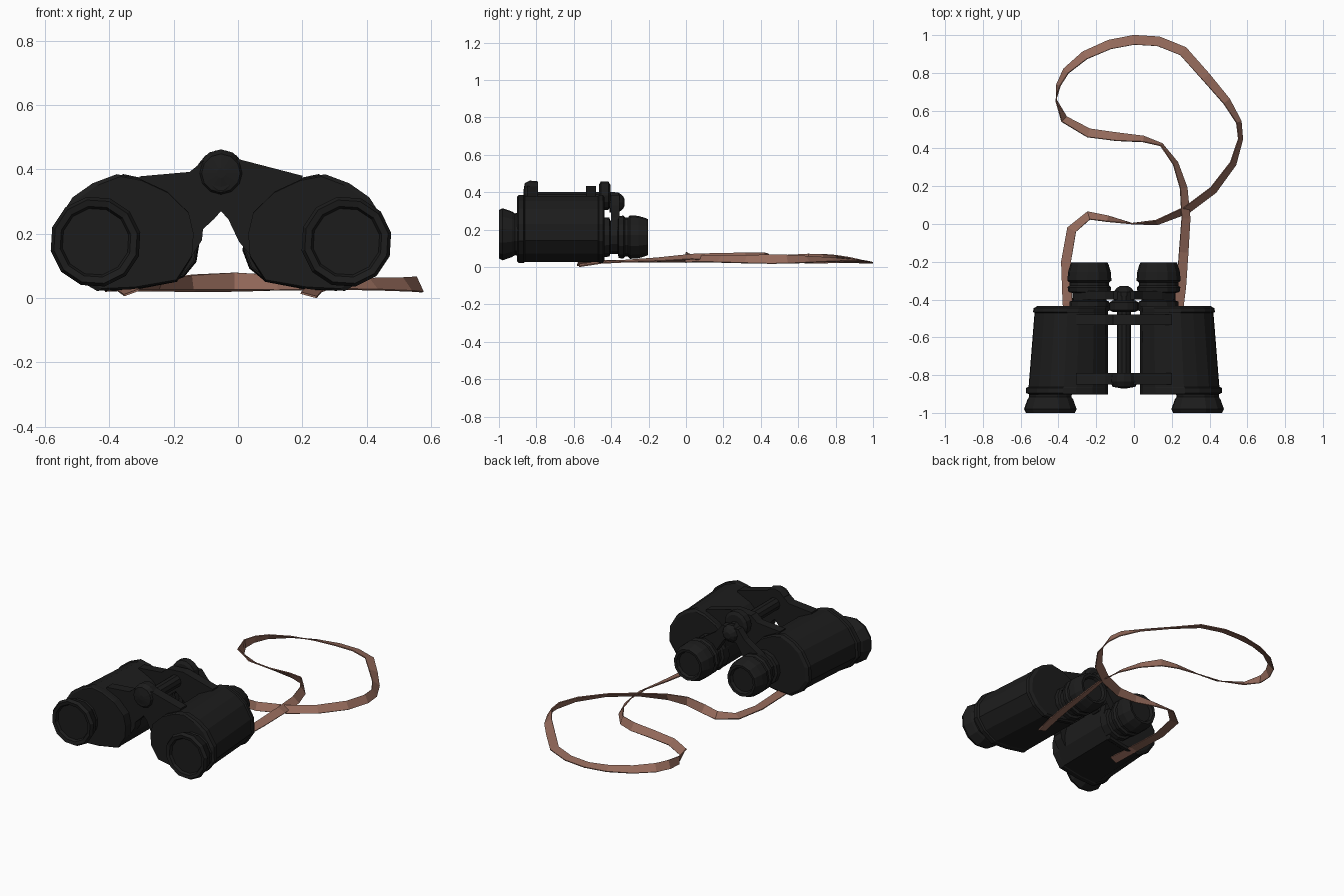
import bpy, bmesh, math
from mathutils import Vector

AX = -0.053  # x of the hinge axis, the two halves mirror about it


def mat(name, rgb):
    m = bpy.data.materials.new(name)
    m.diffuse_color = (*rgb, 1)
    return m


BLACK = mat("black_leather", (0.012, 0.012, 0.012))
BROWN = mat("brown_strap", (0.30, 0.145, 0.105))


def loft(name, rings, material):
    """Skin a list of equal-length rings and cap the ends."""
    bm = bmesh.new()
    vs = [[bm.verts.new(p) for p in r] for r in rings]
    n = len(vs[0])
    for a, b in zip(vs, vs[1:]):
        for i in range(n):
            j = (i + 1) % n
            bm.faces.new((a[i], a[j], b[j], b[i]))
    bm.faces.new(vs[0])
    bm.faces.new(vs[-1])
    bmesh.ops.recalc_face_normals(bm, faces=bm.faces)
    me = bpy.data.meshes.new(name)
    bm.to_mesh(me)
    bm.free()
    me.materials.append(material)
    ob = bpy.data.objects.new(name, me)
    bpy.context.collection.objects.link(ob)
    return ob


def lathe(name, x, z, profile, n=10, turn=0.0):
    """Turned part along y; profile is (y, radius)."""
    ang = [turn + math.tau * i / n for i in range(n)]
    return loft(name, [[(x + r * math.cos(a), y, z + r * math.sin(a)) for a in ang]
                       for y, r in profile], BLACK)


def plate(name, outline, y0, y1):
    """Flat plate: an x/z outline pushed along y."""
    return loft(name, [[(x, y, z) for x, z in outline] for y in (y0, y1)], BLACK)


# Prism housing cross-section: (distance from hinge axis, z)
HOUSING = [(0.085, 0.20), (0.10, 0.265), (0.165, 0.33), (0.25, 0.37), (0.317, 0.383),
           (0.39, 0.355), (0.45, 0.312), (0.502, 0.23), (0.505, 0.14), (0.455, 0.07),
           (0.377, 0.024), (0.27, 0.029), (0.14, 0.052), (0.09, 0.13)]


def section(s, y, kd, kz):
    """Housing outline at y, scaled about its inner edge and mid height."""
    return [(AX + s * (0.085 + (d - 0.085) * kd), y, 0.205 + (z - 0.205) * kz)
            for d, z in HOUSING]


for side, s in (("left", -1), ("right", 1)):
    # Housing with front and rear rims
    loft(side + "_housing",
         [section(s, y, kd, kz) for y, kd, kz in (
             (-0.903, 0.98, 0.97), (-0.895, 1.03, 1.01), (-0.868, 1.03, 1.01),
             (-0.862, 1.0, 0.985), (-0.47, 0.925, 0.985), (-0.465, 0.945, 1.01),
             (-0.445, 0.935, 1.01), (-0.435, 0.89, 0.94))], BLACK)
    # Front lens barrel with a shallow recessed lens
    lathe(side + "_objective", AX + s * 0.39, 0.175,
          [(-0.88, 0.12), (-0.915, 0.114), (-0.93, 0.124), (-0.98, 0.142),
           (-1.0, 0.132), (-0.996, 0.112), (-0.98, 0.105)], 12, 0.2)
    # Eyepiece: neck, ring and flared cup
    lathe(side + "_eyepiece", AX + s * 0.183, 0.16,
          [(-0.46, 0.108), (-0.41, 0.105), (-0.405, 0.09), (-0.365, 0.09), (-0.36, 0.112),
           (-0.335, 0.116), (-0.325, 0.105), (-0.31, 0.105), (-0.30, 0.117),
           (-0.255, 0.114), (-0.215, 0.102), (-0.203, 0.096), (-0.205, 0.08),
           (-0.222, 0.072)], 12, 0.1)

# Hinge bridges joining the housings: deep at the front, shallow at the rear
TOP = [(-0.307, 0.378), (-0.15, 0.392), (-0.11, 0.425), (0.0, 0.432), (0.20, 0.38)]
plate("front_bridge", TOP + [(0.19, 0.25), (0.05, 0.12), (0.003, 0.175), (-0.03, 0.245),
                             (-0.053, 0.27), (-0.075, 0.245), (-0.109, 0.214),
                             (-0.112, 0.18), (-0.15, 0.12), (-0.295, 0.25)], -0.85, -0.79)
plate("rear_bridge", TOP + [(0.19, 0.30), (0.03, 0.23), (-0.053, 0.30),
                            (-0.136, 0.23), (-0.295, 0.30)], -0.535, -0.48)

# Arms from the axle down to the eyepieces
ARMS = [(0.055, 0.385), (0.10, 0.33), (0.20, 0.265), (0.27, 0.20), (0.10, 0.21), (0.04, 0.30)]
plate("eyepiece_arms", [(AX - d, z) for d, z in ARMS] +
      [(AX + d, z) for d, z in reversed(ARMS)], -0.40, -0.355)

# Hinge axle, front disc, focus wheel and end knob
lathe("hinge_axle", AX, 0.365, [(-0.865, 0.03), (-0.86, 0.038), (-0.38, 0.038)])
lathe("hinge_disc", AX, 0.388, [(-0.87, 0.015), (-0.862, 0.06), (-0.835, 0.074), (-0.79, 0.07)], 12)
lathe("focus_wheel", AX, 0.382, [(-0.465, 0.06), (-0.455, 0.078), (-0.415, 0.078), (-0.405, 0.06)], 14)
lathe("axle_knob", AX, 0.345, [(-0.41, 0.055), (-0.36, 0.055), (-0.34, 0.04), (-0.328, 0.02)])

# Strap path: x, y, z and tilt in degrees (the strap twists at the crossovers)
PATH = [(-0.33, -0.58, 0.022, -20), (-0.352, -0.42, 0.035, -10), (-0.36, -0.20, 0.034, -5),
        (-0.33, -0.03, 0.038, -15), (-0.24, 0.045, 0.048, -35), (-0.14, 0.028, 0.055, -55),
        (-0.01, 0.002, 0.058, -88), (0.12, 0.008, 0.052, -118), (0.28, 0.075, 0.05, -138),
        (0.42, 0.18, 0.048, -138), (0.525, 0.32, 0.047, -128), (0.564, 0.45, 0.047, -115),
        (0.555, 0.54, 0.047, -120), (0.49, 0.65, 0.046, -140), (0.38, 0.78, 0.045, -158),
        (0.26, 0.915, 0.042, -170), (0.13, 0.967, 0.036, -170), (0.0, 0.975, 0.032, -170),
        (-0.13, 0.95, 0.035, -160), (-0.26, 0.893, 0.042, -148), (-0.36, 0.81, 0.048, -130),
        (-0.40, 0.735, 0.05, -112), (-0.412, 0.655, 0.05, -85), (-0.37, 0.555, 0.05, -45),
        (-0.24, 0.482, 0.05, -28), (-0.09, 0.462, 0.052, -35), (0.05, 0.45, 0.055, -55),
        (0.145, 0.42, 0.058, -75), (0.22, 0.32, 0.058, -60), (0.263, 0.19, 0.06, -45),
        (0.275, 0.03, 0.06, -30), (0.263, -0.15, 0.045, -20), (0.25, -0.33, 0.036, -10),
        (0.235, -0.45, 0.03, -10), (0.22, -0.57, 0.014, -15)]
UP = Vector((0, 0, 1))
rings = []
for i, (x, y, z, tilt) in enumerate(PATH):
    a, b = PATH[max(i - 1, 0)], PATH[min(i + 1, len(PATH) - 1)]
    t = Vector((b[0] - a[0], b[1] - a[1], 0)).normalized()
    left = UP.cross(t)
    c, q = math.cos(math.radians(tilt)), math.sin(math.radians(tilt))
    wide, thick = (left * c + UP * q) * 0.026, (UP * c - left * q) * 0.003
    p = Vector((x, y, z - 0.005))
    rings.append([p + wide + thick, p - wide + thick, p - wide - thick, p + wide - thick])
loft("neck_strap", rings, BROWN)
